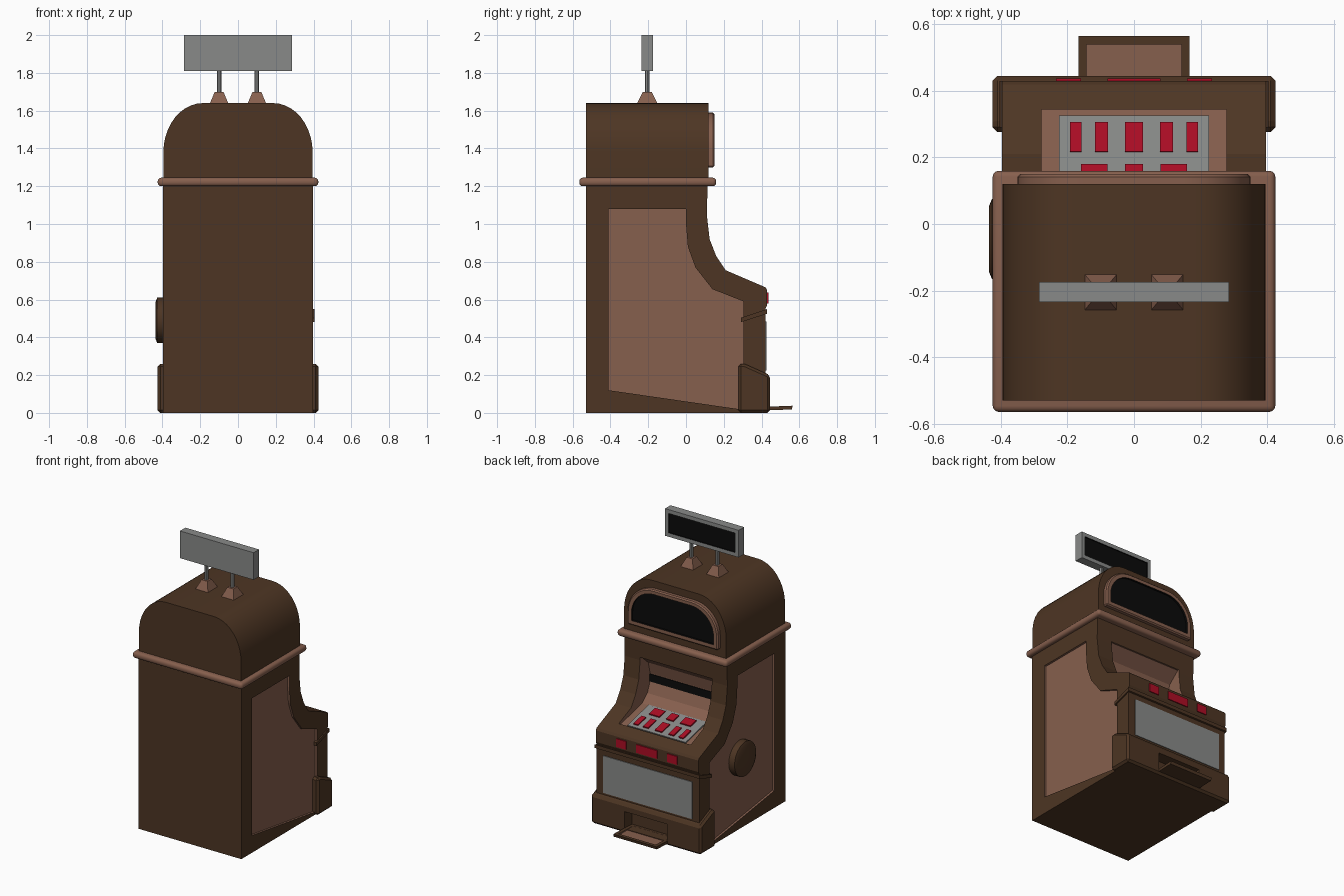
import bpy, bmesh, math
from mathutils import Vector

cube = bpy.data.objects.get("Cube")
if cube:
    bpy.data.objects.remove(cube, do_unlink=True)


def material(name, rgb):
    m = bpy.data.materials.new(name)
    m.use_nodes = True
    m.diffuse_color = (*rgb, 1)
    m.node_tree.nodes["Principled BSDF"].inputs["Base Color"].default_value = (*rgb, 1)
    return m


BROWN = material("dark brown", (0.075, 0.036, 0.017))
TAN = material("dusty tan", (0.24, 0.115, 0.075))
GREY = material("mid grey", (0.25, 0.255, 0.25))
RED = material("button red", (0.42, 0.004, 0.018))
BLACK = material("screen black", (0.003, 0.003, 0.003))


def finish(name, bm, mat):
    bmesh.ops.recalc_face_normals(bm, faces=bm.faces)
    mesh = bpy.data.meshes.new(name)
    bm.to_mesh(mesh)
    bm.free()
    mesh.materials.append(mat)
    ob = bpy.data.objects.new(name, mesh)
    bpy.context.collection.objects.link(ob)
    return ob


def extrude(name, pts, axis, lo, hi, mat):
    """Prism: profile is (y, z) along axis x, or (x, z) along axis y."""
    bm = bmesh.new()
    place = (lambda p: (lo, p[0], p[1])) if axis == "x" else (lambda p: (p[0], lo, p[1]))
    face = bm.faces.new([bm.verts.new(place(p)) for p in pts])
    ext = bmesh.ops.extrude_face_region(bm, geom=[face])
    step = Vector((hi - lo, 0, 0) if axis == "x" else (0, hi - lo, 0))
    verts = [g for g in ext["geom"] if isinstance(g, bmesh.types.BMVert)]
    bmesh.ops.translate(bm, verts=verts, vec=step)
    return finish(name, bm, mat)


def box(name, x, y, z, mat):
    return extrude(name, [(x[0], z[0]), (x[1], z[0]), (x[1], z[1]), (x[0], z[1])], "y", y[0], y[1], mat)


def bake(ob):
    dg = bpy.context.evaluated_depsgraph_get()
    mesh = bpy.data.meshes.new_from_object(ob.evaluated_get(dg))
    ob.modifiers.clear()
    ob.data = mesh


def bevel(ob, width, segments=1):
    mod = ob.modifiers.new("bevel", "BEVEL")
    mod.width, mod.segments = width, segments
    mod.limit_method, mod.angle_limit = "ANGLE", math.radians(40)
    bake(ob)


def cut(ob, cutter):
    """Carve the cutter away; the carved faces keep the cutter's colour."""
    mod = ob.modifiers.new("cut", "BOOLEAN")
    mod.operation, mod.solver, mod.object = "DIFFERENCE", "EXACT", cutter
    mod.material_mode = "TRANSFER"
    bake(ob)
    bpy.data.objects.remove(cutter, do_unlink=True)


def arch(w, z0, z1, rx, rz, n=10):
    """Flat-bottomed outline with elliptical top corners."""
    right = [(w - rx + rx * math.cos(t), z1 - rz + rz * math.sin(t))
             for t in (i * math.pi / 2 / n for i in range(n + 1))]
    return [(-w, z0), (w, z0)] + right + [(-x, z) for x, z in reversed(right)]


def smooth(ob, angle=30):
    bpy.ops.object.select_all(action="DESELECT")
    ob.select_set(True)
    bpy.context.view_layer.objects.active = ob
    bpy.ops.object.shade_smooth_by_angle(angle=math.radians(angle))


# Lower cabinet with a sloping control ledge
cabinet = extrude("cabinet", [
    (-.53, 0), (.42, 0), (.42, .55), (.43, .57), (.43, .65), (.42, .665), (.21, .755),
    (.16, .83), (.125, .92), (.11, 1.05), (.115, 1.22), (-.53, 1.22)], "x", -.397, .397, BROWN)

# Recessed side panels
side = [(-.41, .12), (.28, .02), (.305, .02), (.305, .59), (.14, .655), (.05, .77),
        (.01, .88), (0, 1), (0, 1.08), (-.41, 1.08)]
for lo, hi in ((.383, .5), (-.5, -.383)):
    cut(cabinet, extrude("side_cutter", side, "x", lo, hi, TAN))

# Playing recess
cut(cabinet, extrude("recess_cutter", [
    (.345, 1.07), (.1, 1.07), (.02, 1.0), (0, .92), (0, .86), (.03, .79), (.087, .74),
    (.345, .681)], "x", -.278, .278, TAN))
box("recess_slot", (-.277, .277), (-.002, .005), (.862, .915), BLACK)

# Control panel and its two rows of buttons
A, B = Vector((0, .09, .742)), Vector((0, .325, .688))
slope = (B - A).normalized()
up = Vector((0, -slope.z, slope.y))


def on_panel(name, x, half, y0, y1, base, top, mat):
    def at(y, h):
        p = A + slope * ((y - A.y) / slope.y) + up * h
        return (p.y, p.z)
    return extrude(name, [at(y0, base), at(y1, base), at(y1, top), at(y0, top)],
                   "x", x - half, x + half, mat)


on_panel("control_panel", 0, .225, A.y, B.y, -.004, .005, GREY)
for x, half in ((-.175, .017), (-.098, .02), (0, .027), (.098, .02), (.175, .017)):
    on_panel("front_button", x, half, .215, .303, 0, .014, RED)
for x, half in ((-.12, .04), (0, .027), (.12, .04)):
    on_panel("rear_button", x, half, .112, .177, 0, .014, RED)

# Front fascia: buttons, slanted belt and grey panel
for x, half in ((-.197, .038), (0, .08), (.197, .038)):
    box("fascia_button", (x - half, x + half), (.42, .437), (.58, .638), RED)
extrude("belt", [(.29, .48), (.43, .525), (.43, .55), (.29, .503)], "x", -.405, .405, BROWN)
box("front_panel", (-.345, .345), (.415, .425), (.225, .485), GREY)

# Base with payout opening
base = extrude("base", [(.277, 0), (.445, 0), (.445, .2), (.31, .26), (.277, .26)],
               "x", -.425, .425, BROWN)
bevel(base, .014)
cut(base, box("opening_cutter", (-.165, .165), (.36, .6), (.03, .15), BROWN))
cut(cabinet, box("opening_cutter", (-.165, .165), (.36, .6), (.03, .15), BROWN))

# Payout tray with a sunken floor
tray = extrude("tray", [(.36, .012), (.56, .018), (.565, .038), (.36, .03)], "x", -.167, .167, BROWN)
cut(tray, box("tray_cutter", (-.143, .143), (.38, .54), (.026, .1), TAN))

# Domed top
dome = extrude("dome", arch(.395, 1.21, 1.64, .21, .26), "y", -.53, .12, BROWN)
smooth(dome)

# Rounded trim around the waist
trim = box("waist_trim", (-.425, .425), (-.565, .16), (1.2, 1.245), TAN)
bevel(trim, .018, 3)
smooth(trim, 40)

# Arched display
frame = extrude("display_frame", arch(.35, 1.3, 1.59, .2, .2), "y", .11, .15, TAN)
bevel(frame, .008)
cut(frame, extrude("screen_cutter", arch(.318, 1.332, 1.56, .175, .175), "y", .135, .3, BLACK))
smooth(frame)

# Round side knob
bm = bmesh.new()
for r, r2, x, depth in ((.12, .12, -.405, .045), (.12, .1, -.4315, .008)):
    made = bmesh.ops.create_cone(bm, cap_ends=True, segments=24, radius1=r, radius2=r2, depth=depth)
    for v in made["verts"]:
        v.co = Vector((x - v.co.z, -.045 + v.co.x, .49 + v.co.y))
smooth(finish("side_disc", bm, BROWN))

# Sign on two posts
sign = box("sign", (-.285, .285), (-.235, -.175), (1.81, 2), GREY)
cut(sign, box("sign_cutter", (-.258, .258), (-.183, 0), (1.837, 1.973), BLACK))
for x in (-.1, .1):
    bm = bmesh.new()
    made = bmesh.ops.create_cube(bm, size=1)
    for v in made["verts"]:
        half = (.05, .056) if v.co.z < 0 else (.023, .023)
        v.co = (x + math.copysign(half[0], v.co.x), -.205 + math.copysign(half[1], v.co.y),
                1.635 if v.co.z < 0 else 1.7)
    finish("post_foot", bm, TAN)
    bm = bmesh.new()
    bmesh.ops.create_cone(bm, cap_ends=True, segments=12, radius1=.012, radius2=.012, depth=.13)
    bmesh.ops.translate(bm, verts=bm.verts, vec=(x, -.205, 1.755))
    smooth(finish("post", bm, GREY))
